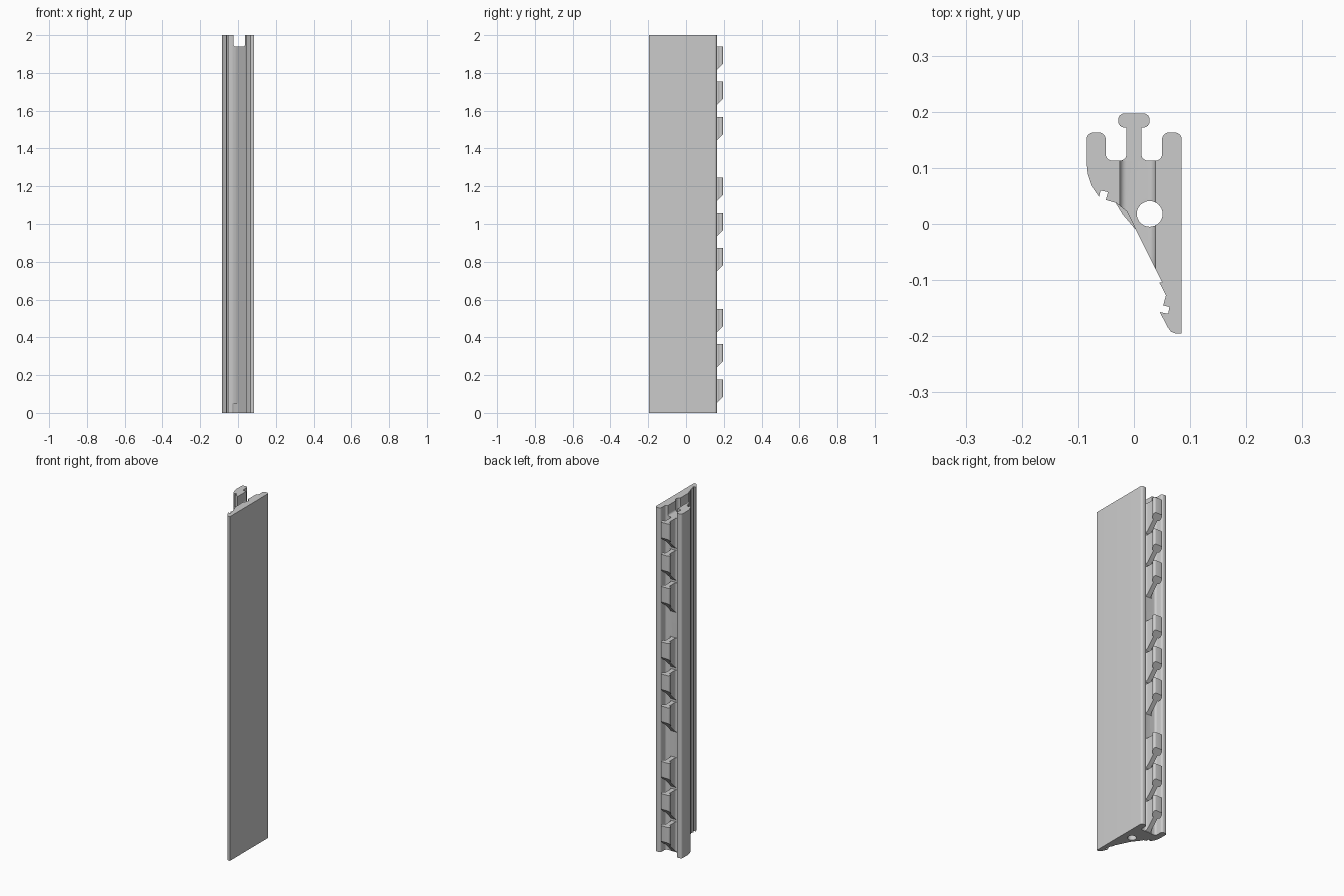
import bpy, bmesh, math
from mathutils import Vector

if "Cube" in bpy.data.objects:
    bpy.data.objects.remove(bpy.data.objects["Cube"], do_unlink=True)

grey = bpy.data.materials.new("plain grey")
grey.use_nodes = True
colour = (0.6, 0.6, 0.6, 1)
grey.diffuse_color = colour
grey.node_tree.nodes["Principled BSDF"].inputs["Base Color"].default_value = colour


def rounded(corners, steps=6):
    """Outline from (x, y) or (x, y, radius) corners."""
    out = []
    for i, c in enumerate(corners):
        p = Vector(c[:2])
        if len(c) == 2:
            out.append(p)
            continue
        radius = c[2]
        a = (Vector(corners[i - 1][:2]) - p).normalized()
        b = (Vector(corners[(i + 1) % len(corners)][:2]) - p).normalized()
        half = a.angle(b) / 2
        centre = p + (a + b).normalized() * radius / math.sin(half)
        start = (p + a * radius / math.tan(half) - centre).normalized()
        end = (p + b * radius / math.tan(half) - centre).normalized()
        for k in range(steps + 1):
            out.append(centre + start.slerp(end, k / steps).normalized() * radius)
    return out


def prism(name, outline, low, high, place=lambda u, v, w: (u, v, w)):
    """Extrude an outline; low and high give the end heights at a point."""
    bm = bmesh.new()
    rings = [[bm.verts.new(place(p.x, p.y, end(p))) for p in outline] for end in (low, high)]
    n = len(outline)
    for ring in rings:
        bm.faces.new(ring)
    for i in range(n):
        j = (i + 1) % n
        bm.faces.new((rings[0][i], rings[0][j], rings[1][j], rings[1][i]))
    bmesh.ops.recalc_face_normals(bm, faces=bm.faces)
    mesh = bpy.data.meshes.new(name)
    bm.to_mesh(mesh)
    bm.free()
    mesh.materials.append(grey)
    obj = bpy.data.objects.new(name, mesh)
    bpy.context.collection.objects.link(obj)
    return obj


def level(z):
    return lambda p: z


def activate(obj):
    bpy.ops.object.select_all(action="DESELECT")
    obj.select_set(True)
    bpy.context.view_layer.objects.active = obj


def smooth(obj):
    activate(obj)
    bpy.ops.object.shade_smooth_by_angle(angle=math.radians(30))


def cut(target, cutter):
    cutter.hide_render = True
    mod = target.modifiers.new("cut", "BOOLEAN")
    mod.operation = "DIFFERENCE"
    mod.solver = "EXACT"
    mod.object = cutter
    activate(target)
    bpy.ops.object.modifier_apply(modifier=mod.name)
    bpy.data.objects.remove(cutter, do_unlink=True)


# Rail: straight side wall, twin rear arms, and a slanted front with seal grooves
R = 0.012
rail = prism("rail", rounded([
    (.085, -.195), (.085, .163, R), (.05, .163, R), (.05, .113, R),
    (-.05, .113, R), (-.05, .163, R), (-.085, .163, R),
    (-.085, .11), (-.083, .09), (-.076, .069), (-.062, .049),
    (-.059, .06), (-.046, .057), (-.05, .043), (-.032, .038),
    (-.013, .023), (-.007, .011), (.05, -.104),
    (.045, -.104), (.057, -.127), (.052, -.145), (.063, -.148),
    (.061, -.16), (.046, -.157), (.06, -.184), (.066, -.192), (.074, -.195),
]), level(0), level(2))

# Round bore through the full length
bore = [Vector((.028 + .023 * math.cos(a), .018 + .023 * math.sin(a)))
        for a in (math.tau * i / 32 for i in range(32))]
cut(rail, prism("bore_cutter", bore, level(-.1), level(2.1)))

# Channel across the top end
channel = rounded([(-.025, 2.1), (-.025, 1.94, R), (.038, 1.94, R), (.038, 2.1)])
cut(rail, prism("channel_cutter", channel, level(-.3), level(.3),
                lambda u, v, w: (u, w, v)))
smooth(rail)

# Stop block on the slanted front at the bottom end
prism("stop_block", rounded([(-.033, .039), (-.02, .017), (.003, -.01), (0, .03)]),
      level(0), level(.05))

# Hooked teeth: T-shaped in plan, undercut at 45 degrees
half = [(.026, .112), (.026, .113), (.013, .113, R), (.013, .172, .003),
        (.028, .172, .011), (.028, .197, .011)]
tooth_outline = rounded(half + [(-c[0], *c[1:]) for c in reversed(half)])
for group in (1.94, 1.245, .55):
    for step in range(3):
        top = group - .1865 * step
        tooth = prism("hook_tooth", tooth_outline,
                      lambda p: max(0, top - .09 - (.197 - p.y)), level(top))
        smooth(tooth)
